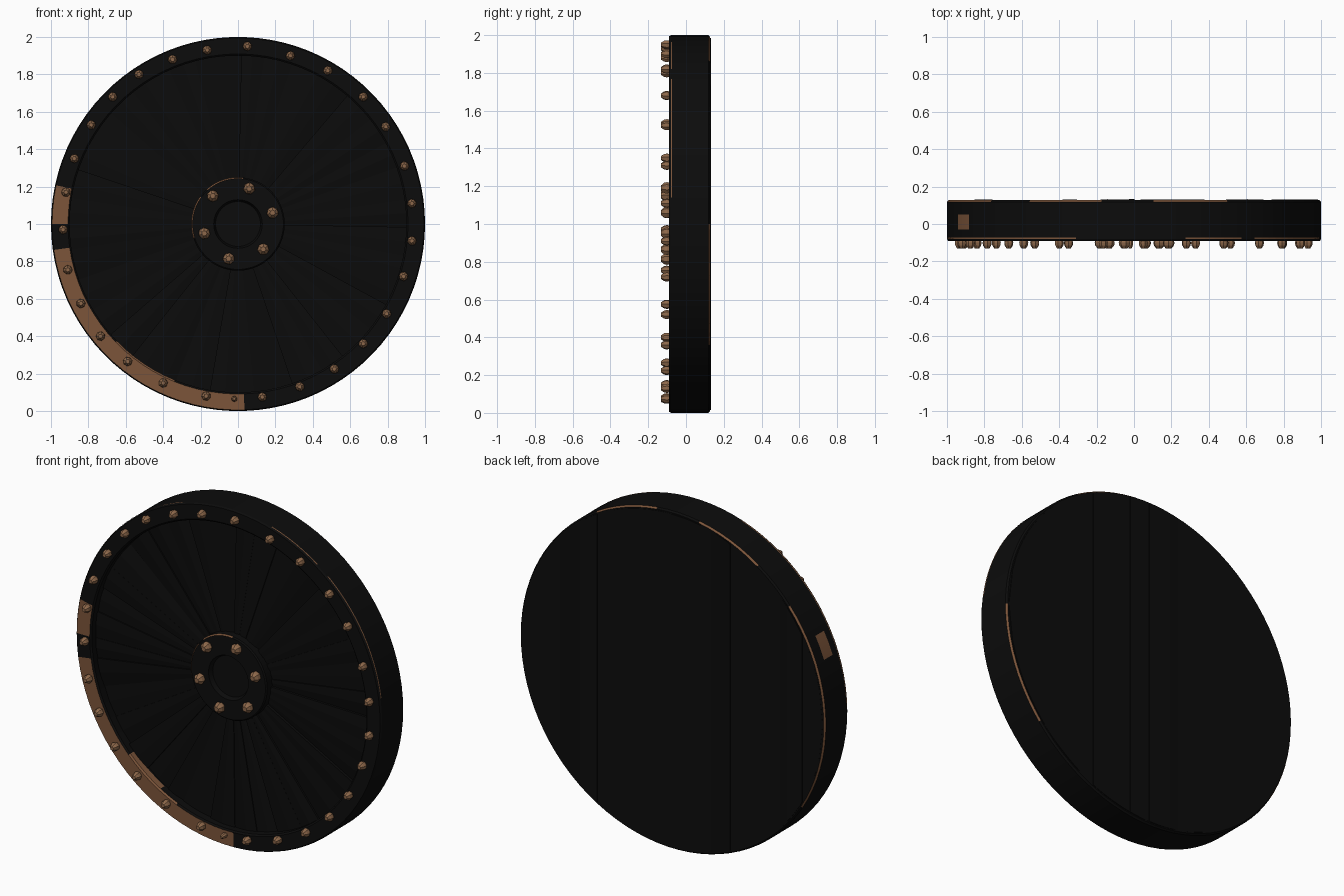
import bpy, bmesh, math, random
from mathutils import Vector

if "Cube" in bpy.data.objects:
    bpy.data.objects.remove(bpy.data.objects["Cube"])
random.seed(4)

def mat(name, rgb):
    m = bpy.data.materials.new(name)
    m.diffuse_color = (*rgb, 1)
    m.use_nodes = True
    m.node_tree.nodes["Principled BSDF"].inputs["Base Color"].default_value = m.diffuse_color
    return m

BLACK = mat("black_wood", (0.0035, 0.0035, 0.0035))
BRONZE = mat("rivet_bronze", (0.27, 0.14, 0.07))
WORN = mat("worn_edge_bronze", (0.2, 0.09, 0.042))

def finish(bm, name, mats, smooth=False):
    bmesh.ops.recalc_face_normals(bm, faces=bm.faces)
    me = bpy.data.meshes.new(name)
    bm.to_mesh(me)
    bm.free()
    for m in mats:
        me.materials.append(m)
    ob = bpy.data.objects.new(name, me)
    bpy.context.collection.objects.link(ob)
    if smooth:
        bpy.context.view_layer.objects.active = ob
        ob.select_set(True)
        bpy.ops.object.shade_smooth_by_angle(angle=math.radians(30))
        ob.select_set(False)
    return ob

def pt(r, deg, y):
    a = math.radians(deg)
    return Vector((r * math.cos(a), y, 1 + r * math.sin(a)))

def lathe(name, profile, worn, n=90):
    """Turn (radius, y) points about the y axis; worn = {band: [(from, to) degrees]}."""
    bm = bmesh.new()
    rings = [[bm.verts.new(pt(r, 360 * i / n, y)) for i in range(n)] for r, y in profile]
    for k in range(len(rings) - 1):
        for i in range(n):
            j = (i + 1) % n
            f = bm.faces.new((rings[k][i], rings[k][j], rings[k + 1][j], rings[k + 1][i]))
            mid = 360 * (i + 0.5) / n
            f.material_index = int(any(a < mid < b for a, b in worn.get(k, [])))
    for ring in (rings[0], rings[-1]):
        bm.faces.new(ring)
    return finish(bm, name, [BLACK, WORN], True)

# rim hoop with worn bevelled edges
lathe("rim", [(0.90, -0.025), (0.90, -0.045), (0.90, -0.082), (0.909, -0.09),
              (0.994, -0.09), (1.0, -0.08), (1.0, -0.03), (1.0, 0.05),
              (1.0, 0.118), (0.992, 0.128)],
      {1: [(222, 242)],
       2: [(222, 250)],
       3: [(168, 182), (188, 273)],
       4: [],
       5: [(48, 72), (110, 180)] and [],
       6: [(150, 162)],
       8: [(60, 85), (100, 125), (140, 212), (320, 365)]})

# worn streaks along the outer front edge
def streak(name, a0, a1, y0, y1):
    bm = bmesh.new()
    n = max(2, int((a1 - a0) / 3))
    prev = None
    for i in range(n + 1):
        a = a0 + (a1 - a0) * i / n
        cur = [bm.verts.new(pt(1.001, a, y0)), bm.verts.new(pt(1.001, a, y1))]
        if prev:
            bm.faces.new((prev[0], cur[0], cur[1], prev[1]))
        prev = cur
    finish(bm, name, [WORN])

for a0, a1 in ((8, 50), (55, 74), (108, 178)):
    streak("worn_front_streak", a0, a1, -0.08, -0.073)

# hub with recessed centre
lathe("hub", [(0.25, -0.02), (0.25, -0.083), (0.243, -0.09), (0.13, -0.09),
              (0.12, -0.065), (0.01, -0.065)], {1: [(82, 135), (142, 200)]}, 60)

# radial front boards, each slightly tilted
bm = bmesh.new()
N = 36
cuts = [360 / N * (i + random.uniform(-0.2, 0.2)) for i in range(N)]
for i in range(N):
    a, b = cuts[i], cuts[(i + 1) % N] + (360 if i == N - 1 else 0)
    ya, yb = -0.04 + random.uniform(-0.009, 0.009), -0.04 + random.uniform(-0.009, 0.009)
    m = (a + b) / 2
    ym = (ya + yb) / 2 - 0.004
    co = [pt(0.2, a, ya), pt(0.915, a, ya), pt(0.915, m, ym), pt(0.915, b, yb),
          pt(0.2, b, yb), pt(0.2, m, ym)]
    front = [bm.verts.new(c) for c in co]
    back = [bm.verts.new((c.x, 0.0, c.z)) for c in co]
    bm.faces.new((front[0], front[1], front[2], front[5]))
    bm.faces.new((front[5], front[2], front[3], front[4]))
    for k in range(6):
        q = (k + 1) % 6
        bm.faces.new((front[k], front[q], back[q], back[k]))
finish(bm, "front_boards", [BLACK])

# vertical back planks
bm = bmesh.new()
P, R = 16, 0.985
xs = [-R] + [-R + 2 * R * (i + random.uniform(-0.2, 0.2)) / P for i in range(1, P)] + [R]
for x0, x1 in zip(xs, xs[1:]):
    y0, y1 = random.uniform(0.126, 0.133), random.uniform(0.126, 0.133)
    prev = None
    for s in range(7):
        t = s / 6
        x = x0 + (x1 - x0) * t
        h = math.sqrt(max(R * R - x * x, 1e-4))
        y = y0 + (y1 - y0) * t
        cur = [bm.verts.new(c) for c in ((x, y, 1 - h), (x, y, 1 + h),
                                         (x, 0.11, 1 + h), (x, 0.11, 1 - h))]
        if prev:
            for k in range(4):
                q = (k + 1) % 4
                bm.faces.new((prev[k], prev[q], cur[q], cur[k]))
        if s in (0, 6):
            bm.faces.new(cur)
        prev = cur
finish(bm, "back_planks", [BLACK])

# faceted rivets on rim and hub
def rivet(name, x, z, r):
    bm = bmesh.new()
    n, turn = 7, random.uniform(0, 60)
    rings = []
    for k, y in ((0.85, -0.085), (1.0, -0.1), (0.9, -0.115), (0.45, -0.132)):
        rings.append([bm.verts.new((x + r * k * math.cos(turn + math.tau * i / n), y,
                                    z + r * k * math.sin(turn + math.tau * i / n)))
                      for i in range(n)])
    for A, B in zip(rings, rings[1:]):
        for i in range(n):
            j = (i + 1) % n
            bm.faces.new((A[i], A[j], B[j], B[i]))
    bm.faces.new(rings[0])
    bm.faces.new(rings[-1])
    finish(bm, name, [BRONZE])

RIM = [(.05, 1.95), (.28, 1.90), (.48, 1.82), (.67, 1.68), (.79, 1.52), (.89, 1.31),
       (.93, 1.11), (.93, .91), (.885, .72), (.795, .52), (.67, .36), (.515, .225),
       (.33, .13), (.13, .075), (-.17, .08), (-.40, .15), (-.59, .265), (-.735, .40),
       (-.84, .575), (-.91, .755), (-.935, .97), (-.92, 1.17), (-.875, 1.35),
       (-.785, 1.53), (-.67, 1.68), (-.53, 1.80), (-.35, 1.88), (-.165, 1.93)]
for x, z in RIM:
    rivet("rim_rivet", x, z, 0.025)
rivet("small_rim_rivet", -0.02, 0.065, 0.016)
for x, z in ((.06, 1.19), (.185, 1.06), (.135, .865), (-.05, .815), (-.18, .95), (-.135, 1.15)):
    rivet("hub_rivet", x, z, 0.032)
